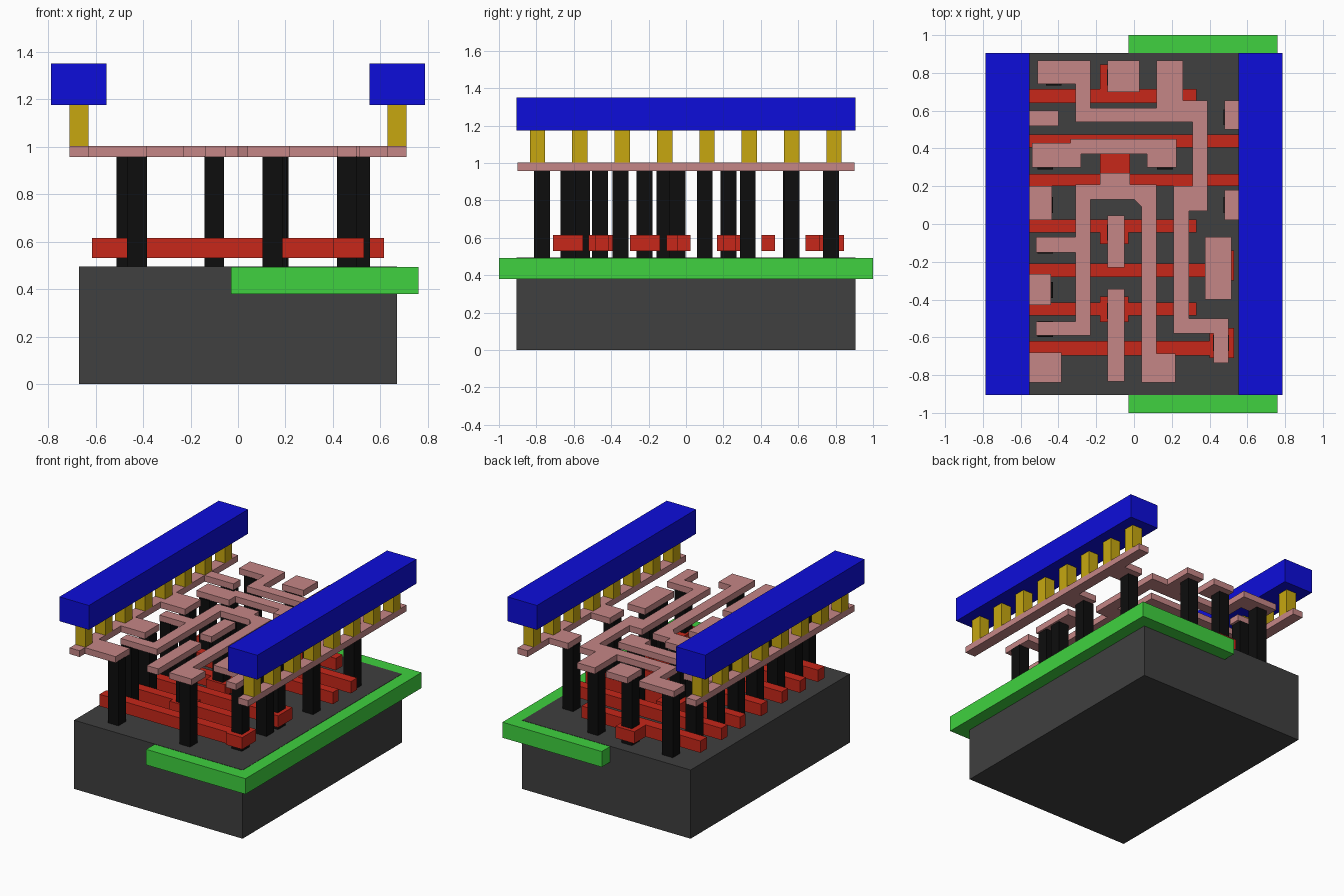
import bpy, bmesh


def material(name, rgb):
    m = bpy.data.materials.new(name)
    m.diffuse_color = (*rgb, 1)
    return m


DARK = material("dark_grey", (0.05, 0.05, 0.05))
GREEN = material("green", (0.05, 0.64, 0.05))
RED = material("red", (0.57, 0.02, 0.01))
BLACK = material("black", (0.004, 0.004, 0.004))
PINK = material("pink", (0.56, 0.24, 0.24))
GOLD = material("gold", (0.57, 0.39, 0.005))
BLUE = material("blue", (0.004, 0.004, 0.7))


def slab(name, outline, z0, z1, mat):
    """Extrude a flat outline from z0 to z1."""
    pts = [p for i, p in enumerate(outline) if p != outline[i - 1]]
    bm = bmesh.new()
    face = bm.faces.new([bm.verts.new((x, y, z0)) for x, y in pts])
    top = bmesh.ops.extrude_face_region(bm, geom=[face])["geom"]
    verts = [v for v in top if isinstance(v, bmesh.types.BMVert)]
    bmesh.ops.translate(bm, verts=verts, vec=(0, 0, z1 - z0))
    bmesh.ops.recalc_face_normals(bm, faces=bm.faces[:])
    me = bpy.data.meshes.new(name)
    bm.to_mesh(me)
    bm.free()
    me.materials.append(mat)
    ob = bpy.data.objects.new(name, me)
    bpy.context.collection.objects.link(ob)
    return ob


def rect(x0, x1, y0, y1):
    return [(x0, y0), (x1, y0), (x1, y1), (x0, y1)]


def padded_bar(x0, x1, y0, y1, a, b, c, d):
    """Bar outline widened to y = c..d between x = a..b."""
    return [(x0, y0), (a, y0), (a, c), (b, c), (b, y0), (x1, y0),
            (x1, y1), (b, y1), (b, d), (a, d), (a, y1), (x0, y1)]


def comb(spine_out, spine_in, tabs):
    """Rail outline with tabs (tip x, y0, y1) pointing inward."""
    pts = [(spine_out, -0.9), (spine_in, -0.9)]
    for tip, y0, y1 in tabs:
        pts += [(spine_in, y0), (tip, y0), (tip, y1), (spine_in, y1)]
    return pts + [(spine_in, 0.9), (spine_out, 0.9)]


# Base block and the well that sticks out on the right
slab("substrate", rect(-0.67, 0.67, -0.905, 0.905), 0, 0.494, DARK)
slab("well", rect(-0.03, 0.76, -1, 1), 0.38, 0.492, GREEN)

# Gate bars: right end, y range, pad rectangle
gates = [
    (0.33, 0.64, 0.715, (-0.18, -0.03, 0.64, 0.845)),
    (0.615, 0.405, 0.475, None),
    (0.615, 0.2, 0.265, (-0.18, -0.02, 0.165, 0.37)),
    (0.33, -0.045, 0.025, (-0.18, -0.03, -0.105, 0.025)),
    (0.53, -0.28, -0.21, (0.4, 0.53, -0.3, -0.14)),
    (0.33, -0.485, -0.415, (-0.18, -0.03, -0.52, -0.385)),
    (0.53, -0.695, -0.62, (0.4, 0.53, -0.71, -0.55)),
]
for x1, y0, y1, pad in gates:
    shape = padded_bar(-0.615, x1, y0, y1, *pad) if pad else rect(-0.615, x1, y0, y1)
    slab("gate_bar", shape, 0.53, 0.615, RED)

# Contact posts
posts = [(-0.425, -0.77), (-0.47, -0.555), (-0.47, -0.35), (-0.47, -0.115),
         (-0.47, 0.1), (-0.47, 0.33), (-0.46, 0.56), (-0.425, 0.775),
         (0.145, -0.77), (0.165, 0.33), (0.17, 0.775), (0.515, 0.565),
         (0.515, 0.1), (0.46, -0.35), (0.46, -0.222), (0.46, -0.63),
         (-0.1, 0.775), (-0.1, 0.227), (-0.1, -0.045), (-0.1, -0.46)]
for x, y in posts:
    slab("contact_post", rect(x - 0.042, x + 0.042, y - 0.042, y + 0.042), 0.49, 0.96, BLACK)

# Lower metal tracks
tracks = {
    "winding_track": [
        (-.51, .865), (-.51, .74), (-.31, .74), (-.31, .54), (.31, .54), (.31, .2),
        (.21, .2), (.21, -.58), (.42, -.58), (.42, -.735), (.5, -.735), (.5, -.5),
        (.29, -.5), (.29, .07), (.39, .07), (.39, .655), (.26, .655), (.26, .865),
        (.12, .865), (.12, .615), (-.23, .615), (-.23, .865)],
    "bridge_track": [
        (-.54, .43), (-.54, .3), (-.28, .3), (-.28, .37), (.07, .37), (.07, .3),
        (.225, .3), (.225, .45), (-.335, .45), (-.335, .43)],
    "arch_track": [
        (-.52, -.07), (-.52, -.15), (-.31, -.15), (-.31, -.515), (-.52, -.515),
        (-.52, -.59), (-.23, -.59), (-.23, .13), (0, .13), (.04, .09), (.04, -.84),
        (.22, -.84), (.22, -.685), (.12, -.685), (.12, .21), (-.02, .21),
        (-.02, .27), (-.18, .27), (-.18, .21), (-.31, .21), (-.31, -.07)],
    "back_pad": rect(-.14, .03, .7, .865),
    "middle_strip": rect(-.14, -.05, -.23, .045),
    "front_strip": rect(-.14, -.05, -.835, -.345),
    "right_pad": rect(.375, .515, -.4, -.07),
    "left_rail": comb(-.71, -.63, [(-.385, -.84, -.68), (-.44, -.43, -.265),
                                   (-.435, .02, .2), (-.4, .52, .6)]),
    "right_rail": comb(.71, .63, [(.48, .02, .18), (.48, .5, .655)]),
}
for name, outline in tracks.items():
    slab(name, outline, 0.957, 1.002, PINK)

# Upper power beams on rows of short vias
for s in (-1, 1):
    slab("power_beam", rect(s * 0.67 - 0.117, s * 0.67 + 0.117, -0.905, 0.905), 1.175, 1.35, BLUE)
    for i in range(8):
        y = -0.794 + i * 0.2265
        slab("via", rect(s * 0.67 - 0.04, s * 0.67 + 0.04, y - 0.041, y + 0.041), 1.0, 1.177, GOLD)
